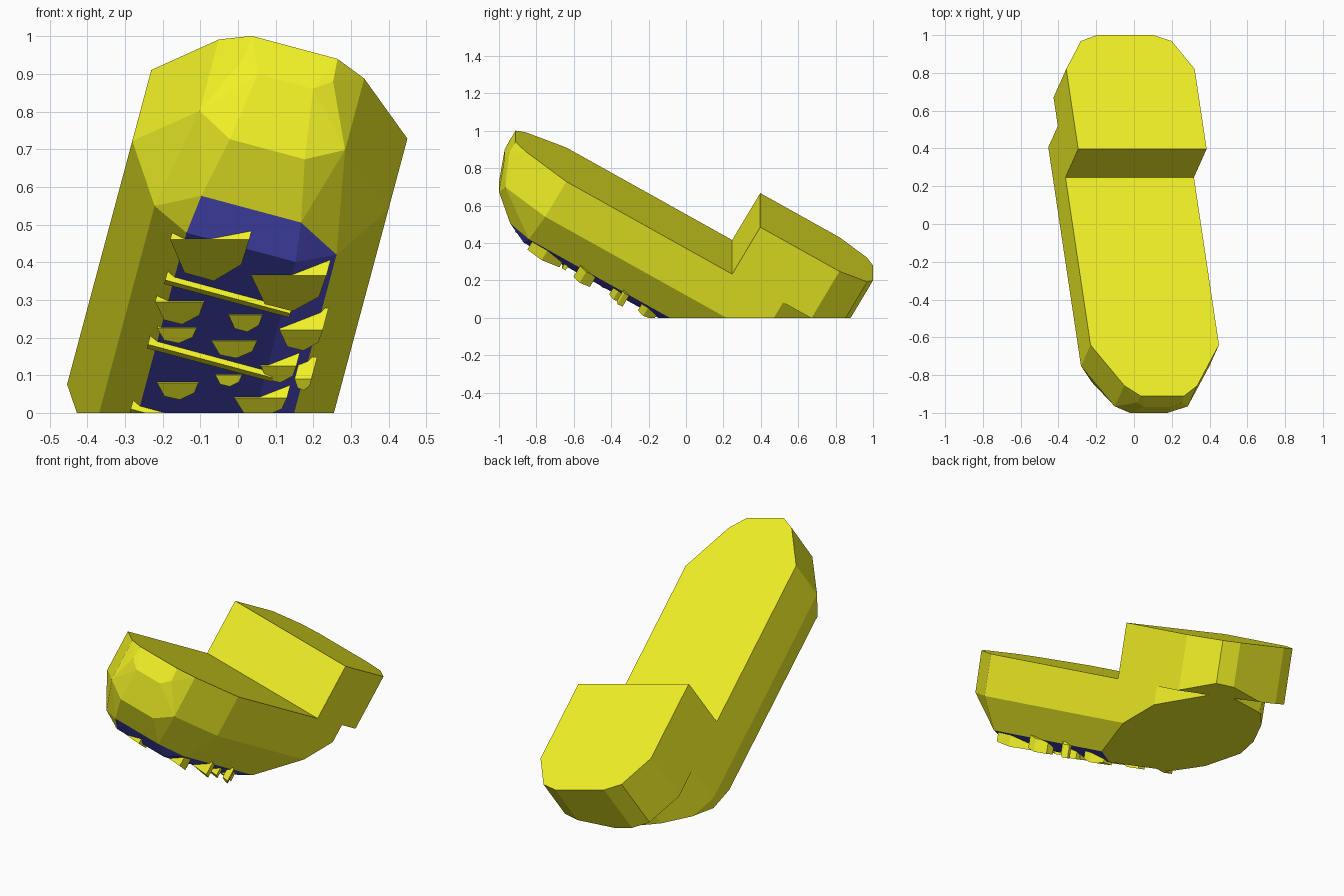
import bpy, bmesh, math
from mathutils import Matrix, Vector

if "Cube" in bpy.data.objects:
    bpy.data.objects.remove(bpy.data.objects["Cube"])

# Tilted frame: pitched 30 degrees, rolled 15 degrees, half sunk in the ground
TILT = Matrix.Rotation(math.radians(15), 4, 'Y') @ Matrix.Rotation(math.radians(-30), 4, 'X')
CX = -0.106      # centreline in the tilted frame
MID = -0.295     # lengthwise middle of the hull


def material(name, rgb):
    m = bpy.data.materials.new(name)
    m.diffuse_color = (*rgb, 1)
    m.use_nodes = True
    m.node_tree.nodes["Principled BSDF"].inputs["Base Color"].default_value = m.diffuse_color
    return m


YELLOW = material("yellow", (0.9, 0.9, 0.02))
BLUE = material("blue", (0.1, 0.1, 0.75))


def finish(bm, name, tilt=True):
    """Tilt the part, cut it off at ground level and make an object."""
    if tilt:
        bmesh.ops.transform(bm, matrix=TILT, verts=bm.verts)
    geom = bm.verts[:] + bm.edges[:] + bm.faces[:]
    res = bmesh.ops.bisect_plane(bm, geom=geom, plane_co=(0, 0, 0),
                                 plane_no=(0, 0, 1), clear_inner=True)
    cut = [e for e in res["geom_cut"] if isinstance(e, bmesh.types.BMEdge)]
    if cut:
        for f in bmesh.ops.holes_fill(bm, edges=cut, sides=0)["faces"]:
            f.material_index = 0
    bmesh.ops.recalc_face_normals(bm, faces=bm.faces)
    me = bpy.data.meshes.new(name)
    bm.to_mesh(me)
    bm.free()
    me.materials.append(YELLOW)
    me.materials.append(BLUE)
    ob = bpy.data.objects.new(name, me)
    bpy.context.collection.objects.link(ob)
    return ob


def prism(bm, bottom, top):
    """Close two matching loops of points into a solid."""
    a = [bm.verts.new(p) for p in bottom]
    b = [bm.verts.new(p) for p in top]
    n = len(a)
    bm.faces.new(a)
    bm.faces.new(b)
    for i in range(n):
        j = (i + 1) % n
        bm.faces.new((a[i], a[j], b[j], b[i]))


# Hull: facetted bow points, mirrored across the width and to the stern
bow = [(.352, -.964, .39), (.20, -1.213, .39), (.118, -1.277, .39),
       (.352, -.964, .165), (.20, -1.210, .165), (.122, -1.277, .32),
       (.076, -1.281, .28), (.103, -1.214, .103), (.25, -.964, -.01),
       (.137, -1.08, -.01), (.15, -.964, -.064)]
bm = bmesh.new()
for x, y, z in bow:
    for s in (-1, 1):
        for yy in (y, 2 * MID - y):
            bm.verts.new((CX + s * x, yy, z))
bmesh.ops.convex_hull(bm, input=bm.verts)
bmesh.ops.recalc_face_normals(bm, faces=bm.faces)
for f in bm.faces:
    f.normal_update()
    if all(v.co.z < 0 for v in f.verts) and f.normal.x > -0.2:
        f.material_index = 1
bmesh.ops.dissolve_limit(bm, angle_limit=math.radians(1.5), verts=bm.verts,
                         edges=bm.edges, delimit={'MATERIAL'})
finish(bm, "hull")

# Raised block on the rear deck
half = [(.352, .06), (.352, .549), (.249, .72), (.155, .756)]
outline = half + [(-x, y) for x, y in reversed(half)]
bm = bmesh.new()
prism(bm, [(CX + x, y, .39) for x, y in outline], [(CX + x, y, .69) for x, y in outline])
finish(bm, "rear_block")

# Thin ribs across the underside
for i, y in enumerate((-.709, -.355, 0)):
    bm = bmesh.new()
    loop = [(CX + sx * .172, y + sy * .011) for sx, sy in ((-1, -1), (1, -1), (1, 1), (-1, 1))]
    prism(bm, [(x, yy, -.08) for x, yy in loop], [(x, yy, 0) for x, yy in loop])
    finish(bm, f"rib_{i + 1}")

# Small lumps on the underside: left, right, top and bottom as seen from the front
lumps = [(-.18, .03, .46, .35), (.035, .235, .365, .27), (-.22, -.09, .295, .235),
         (-.215, -.11, .225, .185), (-.025, .065, .26, .215), (-.07, .05, .19, .145),
         (.11, .225, .22, .165), (.06, .155, .125, .08), (-.06, .01, .1, .07),
         (.15, .195, .09, .06), (-.215, -.105, .08, .035), (-.01, .13, .04, -.01)]
NORMAL = TILT.to_3x3() @ Vector((0, 0, 1))
shape = [(0, 1, -.066), (1, 1, -.066), (.9, .4, -.08), (.55, 0, -.08), (.18, .2, -.08)]
for i, (x0, x1, zt, zb) in enumerate(lumps):
    outer = []
    for u, v, level in shape:
        x, z = x0 + u * (x1 - x0), zb + v * (zt - zb)
        y = (level - NORMAL.x * x - NORMAL.z * z) / NORMAL.y
        outer.append(Vector((x, y, z)))
    bm = bmesh.new()
    prism(bm, outer, [p + NORMAL * .07 for p in outer])
    finish(bm, f"lump_{i + 1}", tilt=False)
